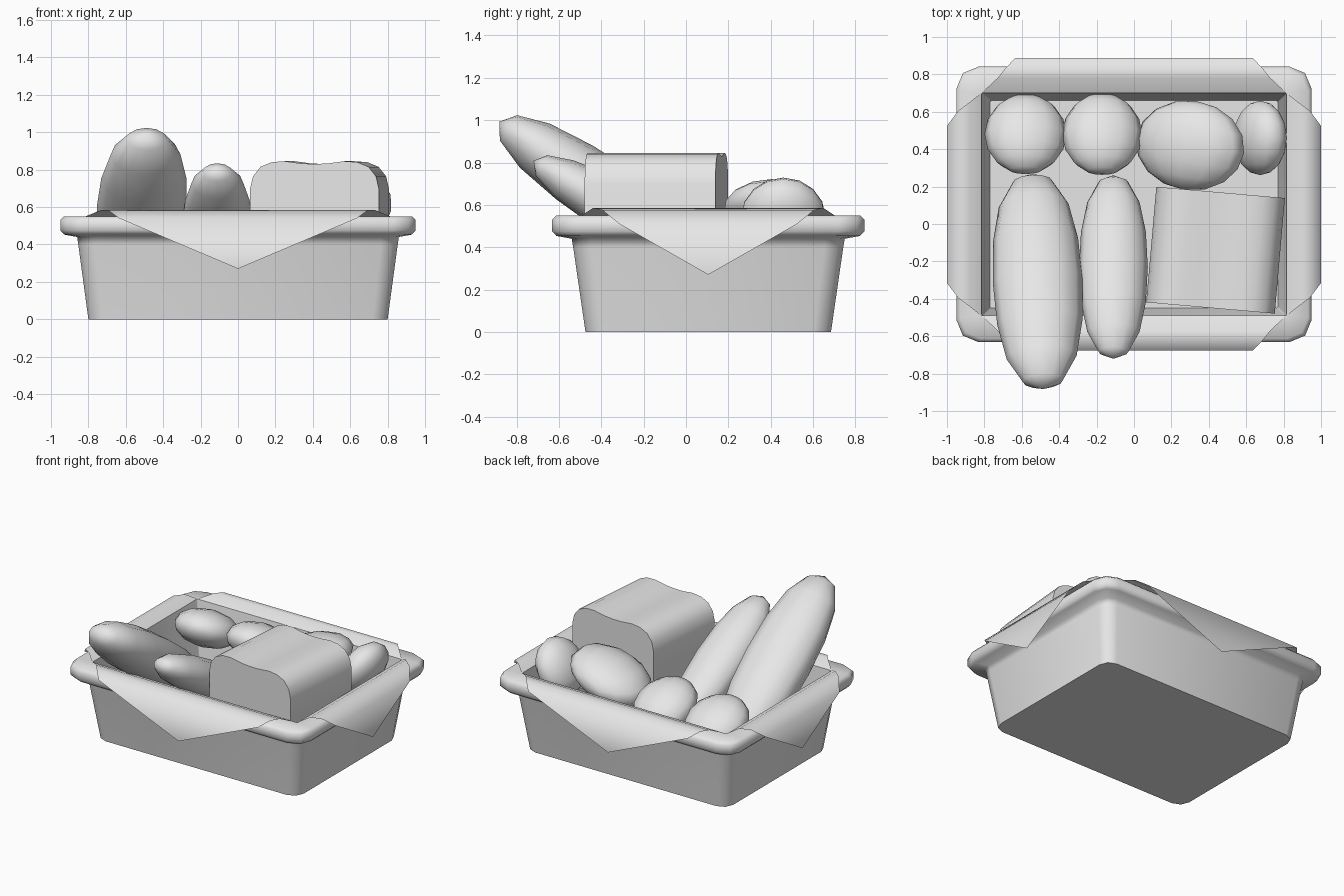
import bpy, bmesh, math
from mathutils import Matrix, Vector

cube = bpy.data.objects.get("Cube")
if cube:
    bpy.data.objects.remove(cube, do_unlink=True)

CENTRE_Y = 0.105  # the basket sits slightly behind the origin

grey = bpy.data.materials.new("light_grey")
grey.use_nodes = True
grey.diffuse_color = (0.8, 0.8, 0.8, 1)
grey.node_tree.nodes["Principled BSDF"].inputs["Base Color"].default_value = (0.8, 0.8, 0.8, 1)


def finish(name, bm, angle=40, recalc=True):
    """Turn a bmesh into a shaded object."""
    if recalc:
        bmesh.ops.recalc_face_normals(bm, faces=bm.faces)
    mesh = bpy.data.meshes.new(name)
    bm.to_mesh(mesh)
    bm.free()
    mesh.materials.append(grey)
    obj = bpy.data.objects.new(name, mesh)
    bpy.context.collection.objects.link(obj)
    bpy.ops.object.select_all(action='DESELECT')
    obj.select_set(True)
    bpy.context.view_layer.objects.active = obj
    bpy.ops.object.shade_smooth_by_angle(angle=math.radians(angle))


def rounded_ring(bm, hx, hy, z, r, steps=2):
    """Vertices of a rectangle with rounded corners."""
    ring = []
    for q, (sx, sy) in enumerate([(1, 1), (-1, 1), (-1, -1), (1, -1)]):
        for i in range(steps + 1):
            a = (q + i / steps) * math.pi / 2
            ring.append(bm.verts.new((sx * (hx - r) + r * math.cos(a),
                                      CENTRE_Y + sy * (hy - r) + r * math.sin(a), z)))
    return ring


# Basket: stacked rings up the outside, over the rim and down the inside
bm = bmesh.new()
sections = [
    (0.80, 0.58, 0.00, 0.08),
    (0.854, 0.638, 0.40, 0.09),
    (0.86, 0.645, 0.44, 0.09),
    (0.93, 0.717, 0.453, 0.11),
    (0.95, 0.737, 0.475, 0.12),
    (0.95, 0.737, 0.53, 0.12),
    (0.93, 0.717, 0.55, 0.11),
    (0.815, 0.597, 0.55, 0.01),
    (0.77, 0.555, 0.15, 0.01),
]
rings = [rounded_ring(bm, *s) for s in sections]
for low, high in zip(rings, rings[1:]):
    for i in range(len(low)):
        j = (i + 1) % len(low)
        bm.faces.new((low[i], low[j], high[j], high[i]))
bm.faces.new(rings[0][::-1])
bm.faces.new(rings[-1])
finish("basket", bm, 75)


# Cloth flaps: strips folded over the rim, ending in a hanging point
def flap(name, turn, rows, reach):
    bm = bmesh.new()
    place = Matrix.Translation((0, CENTRE_Y, 0)) @ Matrix.Rotation(math.radians(turn), 4, 'Z')
    pairs = [[bm.verts.new(place @ Vector((s * w, -d, z))) for s in (-1, 1)] for w, d, z in rows]
    tip = bm.verts.new(place @ Vector((0, -reach, 0.27)))
    for a, b in zip(pairs, pairs[1:]):
        bm.faces.new((b[0], b[1], a[1], a[0]))
    bm.faces.new((tip, pairs[-1][1], pairs[-1][0]))
    finish(name, bm, 80, recalc=False)


long_rows = [(0.815, 0.595, 0.55), (0.73, 0.675, 0.585), (0.69, 0.725, 0.58), (0.635, 0.782, 0.54)]
short_rows = [(0.597, 0.815, 0.55), (0.545, 0.88, 0.585), (0.50, 0.94, 0.575), (0.42, 1.0, 0.51)]
flap("cloth_front", 0, long_rows, 0.782)
flap("cloth_back", 180, long_rows, 0.782)
flap("cloth_left", 90, short_rows, 1.0)
flap("cloth_right", -90, short_rows, 1.0)


# Rolls and long breads: stretched and tilted low-poly spheres
def bread(name, place, size, tilt, blunt=0):
    bm = bmesh.new()
    bmesh.ops.create_uvsphere(bm, u_segments=12, v_segments=8, radius=1.02)
    # poles run along the length of the bread
    bmesh.ops.rotate(bm, verts=bm.verts, matrix=Matrix.Rotation(math.pi / 2, 3, 'X'))
    for v in bm.verts:  # fuller ends
        swell = 1 + blunt * v.co.y ** 2
        v.co.x *= swell
        v.co.z *= swell
    bmesh.ops.scale(bm, verts=bm.verts, vec=size)
    spin = Matrix.Identity(3)
    for axis, deg in zip('XYZ', tilt):
        spin = Matrix.Rotation(math.radians(deg), 3, axis) @ spin
    bmesh.ops.rotate(bm, verts=bm.verts, matrix=spin)
    bmesh.ops.translate(bm, verts=bm.verts, vec=place)
    finish(name, bm, 80)


bread("large_long_bread", (-0.515, -0.308, 0.605), (0.235, 0.68, 0.158), (-34, 0, 3), 0.2)
bread("small_long_bread", (-0.11, -0.23, 0.525), (0.18, 0.555, 0.125), (-30, 0, 0), 0.15)
bread("roll_right", (-0.58, 0.48, 0.485), (0.215, 0.225, 0.125), (-25, 0, 0))
bread("roll_middle", (-0.17, 0.48, 0.50), (0.21, 0.23, 0.125), (-25, 0, 0))
bread("roll_tilted", (0.30, 0.42, 0.565), (0.30, 0.235, 0.13), (0, -18, -8))
bread("roll_upright", (0.675, 0.46, 0.545), (0.20, 0.195, 0.12), (0, -60, 0))

# Loaf: slice outline extruded along its length
half_outline = [(0.0, 0.83), (0.07, 0.833), (0.16, 0.845), (0.23, 0.84),
                (0.29, 0.815), (0.33, 0.765), (0.345, 0.70), (0.345, 0.25)]
outline = half_outline + [(-x, z) for x, z in reversed(half_outline[1:])]
bm = bmesh.new()
front = bm.faces.new([bm.verts.new((x, -0.31, z)) for x, z in outline])
back = bmesh.ops.extrude_face_region(bm, geom=[front])["geom"]
bmesh.ops.translate(bm, verts=[v for v in back if isinstance(v, bmesh.types.BMVert)], vec=(0, 0.62, 0))
bmesh.ops.rotate(bm, verts=bm.verts, matrix=Matrix.Rotation(math.radians(-5), 3, 'Z'))
bmesh.ops.translate(bm, verts=bm.verts, vec=(0.436, -0.14, 0))
finish("loaf", bm, 35)
